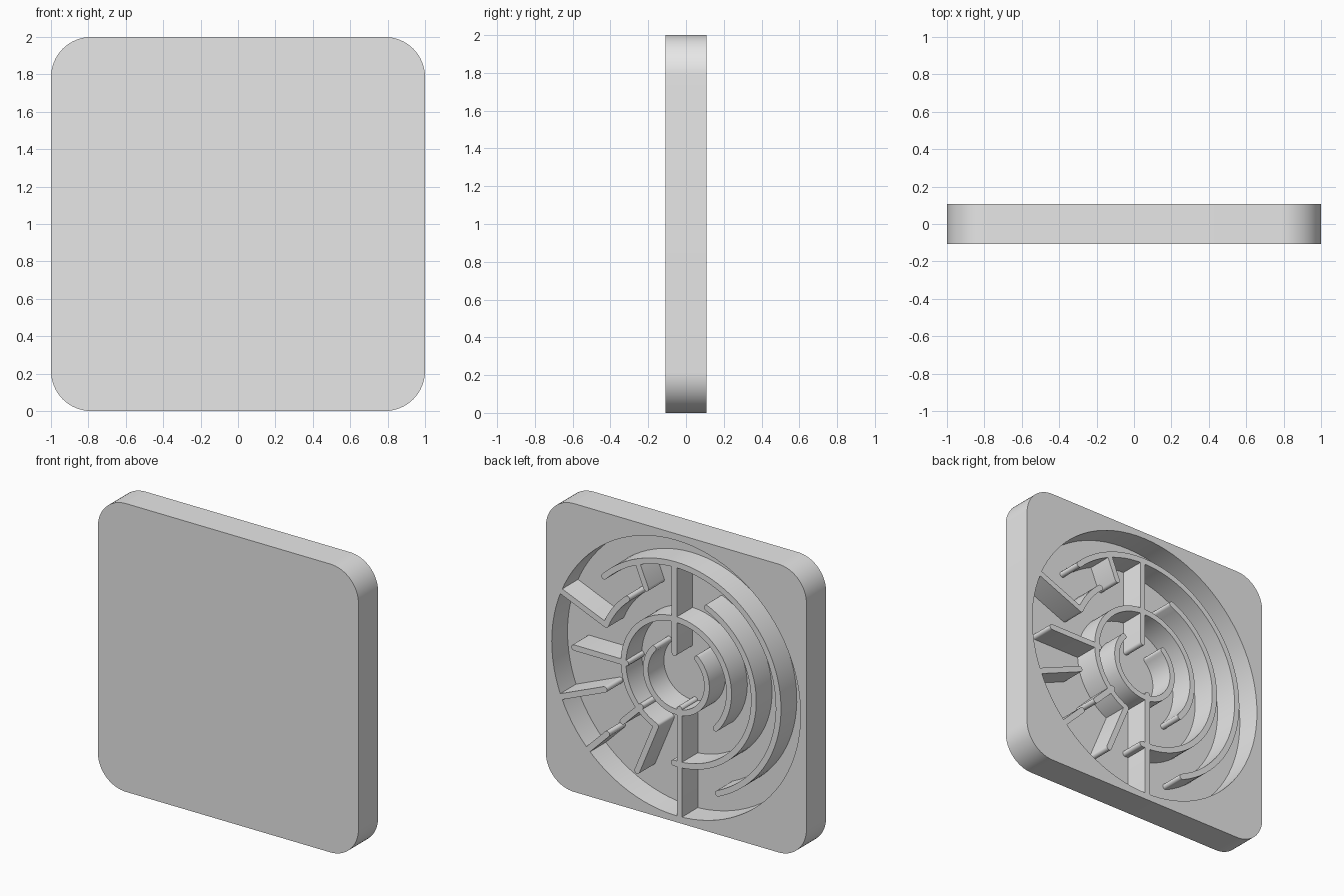
import bpy, bmesh
from math import sin, cos, radians, pi
from mathutils import Vector

if "Cube" in bpy.data.objects:
    bpy.data.objects.remove(bpy.data.objects["Cube"], do_unlink=True)

HALF_DEPTH = 0.108   # half of the plate thickness
FLOOR = -0.065       # pocket floor
POCKET_R = 0.955
WALL = 0.02          # half of the maze wall thickness
CORNER = 0.215
R1, R2, R3, R4 = 0.235, 0.405, 0.595, 0.785   # maze ring radii

grey = bpy.data.materials.new("light_grey")
grey.use_nodes = True
grey.diffuse_color = (0.8, 0.8, 0.8, 1)
grey.node_tree.nodes["Principled BSDF"].inputs["Base Color"].default_value = (0.8, 0.8, 0.8, 1)


def polar(r, deg):
    return Vector((r * cos(radians(deg)), r * sin(radians(deg))))


def prism(name, outline, y0, y1):
    """Extrude an outline, drawn as seen from behind, between two depths."""
    bm = bmesh.new()
    face = bm.faces.new([bm.verts.new((-p.x, y0, p.y + 1)) for p in outline])
    new = bmesh.ops.extrude_face_region(bm, geom=[face])["geom"]
    moved = [v for v in new if isinstance(v, bmesh.types.BMVert)]
    bmesh.ops.translate(bm, verts=moved, vec=(0, y1 - y0, 0))
    bmesh.ops.recalc_face_normals(bm, faces=bm.faces)
    mesh = bpy.data.meshes.new(name)
    bm.to_mesh(mesh)
    bm.free()
    mesh.materials.append(grey)
    ob = bpy.data.objects.new(name, mesh)
    bpy.context.collection.objects.link(ob)
    return ob


def smooth(ob):
    bpy.ops.object.select_all(action="DESELECT")
    ob.select_set(True)
    bpy.context.view_layer.objects.active = ob
    bpy.ops.object.shade_smooth_by_angle(angle=radians(35))


def wall(name, path):
    """Wall of even thickness with round ends along a path."""
    dirs = [(path[min(i + 1, len(path) - 1)] - path[max(i - 1, 0)]).normalized()
            for i in range(len(path))]
    sides = [Vector((-d.y, d.x)) * WALL for d in dirs]

    def cap(centre, side, d):
        return [centre + side * cos(t) + d * WALL * sin(t)
                for t in (pi * k / 8 for k in range(1, 8))]

    outline = [p + s for p, s in zip(path, sides)]
    outline += cap(path[-1], sides[-1], dirs[-1])
    outline += [p - s for p, s in reversed(list(zip(path, sides)))]
    outline += cap(path[0], -sides[0], -dirs[0])
    smooth(prism(name, outline, FLOOR - 0.01, HALF_DEPTH))


def ring_wall(name, r, start, end):
    n = max(6, int(abs(end - start) / 4))
    wall(name, [polar(r, start + (end - start) * i / n) for i in range(n + 1)])


def spoke(name, deg, inner, outer, shift=0):
    offset = Vector((shift, 0))
    wall(name, [polar(inner, deg) + offset, polar(outer, deg) + offset])


# Rounded square plate with a round pocket in the back
inset = 1 - CORNER
outline = []
for quarter in range(4):
    centre = polar(inset * 2 ** 0.5, 45 + 90 * quarter)
    outline += [centre + polar(CORNER, 90 * quarter + 90 * k / 16) for k in range(17)]
plate = prism("plate", outline, -HALF_DEPTH, HALF_DEPTH)
cutter = prism("pocket_cutter", [polar(POCKET_R, 360 * k / 96) for k in range(96)],
               FLOOR, HALF_DEPTH + 0.1)
cutter.hide_render = True
cut = plate.modifiers.new("pocket", "BOOLEAN")
cut.operation, cut.solver, cut.object = "DIFFERENCE", "EXACT", cutter
bpy.context.view_layer.objects.active = plate
bpy.ops.object.modifier_apply(modifier=cut.name)
bpy.data.objects.remove(cutter, do_unlink=True)
smooth(plate)

# Curved maze walls, from the centre outwards
ring_wall("inner_ring", R1, 48, -222)
ring_wall("second_ring", R2, 247.5, -42)
ring_wall("third_ring", R3, 67, -92)
ring_wall("third_ring_short_piece", R3 - 0.01, 157.5, 130)
ring_wall("outer_ring", R4, 135, -66)

# Straight maze walls
spoke("upper_wall", 90, 0.17, R4, -0.015)
spoke("lower_wall", 270, 0.21, POCKET_R, 0.025)
spoke("upper_spoke", 112.5, R3 + 0.01, R4)
spoke("upper_side_spoke", 157.5, R3 - 0.01, POCKET_R)
spoke("side_spoke", 180, R2 - 0.02, R4)
spoke("lower_side_spoke", 202.5, R3, POCKET_R)
spoke("diagonal_spoke_inner", 225, R2 - 0.02, R3 - 0.01)
spoke("diagonal_spoke_outer", 225, 0.75, POCKET_R)
spoke("lower_spoke", 247.5, R2, R4)
